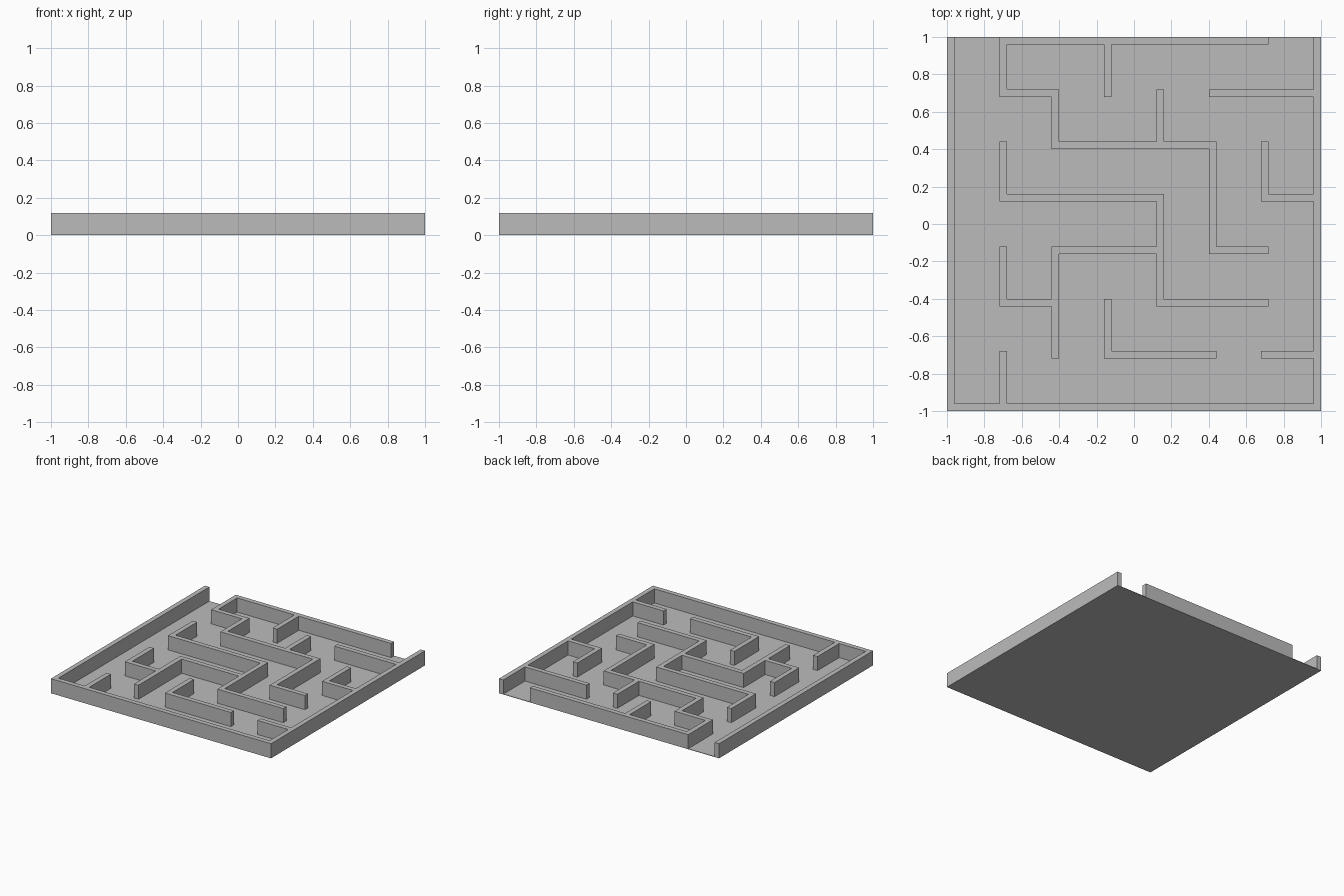
import bpy
import bmesh

cube = bpy.data.objects.get("Cube")
if cube:
    bpy.data.objects.remove(cube, do_unlink=True)

PITCH, HALF_WALL, HEIGHT, FLOOR = 0.28, 0.02, 0.12, 0.004

grey = bpy.data.materials.new("plain_grey")
grey.use_nodes = True
colour = (0.5, 0.5, 0.5, 1)
grey.diffuse_color = colour
grey.node_tree.nodes["Principled BSDF"].inputs["Base Color"].default_value = colour

# Wall runs as corner posts on an 8 x 8 lattice, counted from the front right
RUNS = [
    [(1, 7), (6, 7)],                                   # back, with two openings
    [(0, 7), (0, 0), (7, 0), (7, 7)],                   # other three sides
    [(1, 7), (1, 6), (2, 6), (2, 5), (5, 5), (5, 3), (6, 3)],
    [(1, 5), (1, 4), (4, 4), (4, 2), (6, 2)],
    [(4, 3), (2, 3), (2, 1)],
    [(6, 5), (6, 4), (7, 4)],
    [(1, 3), (1, 2), (2, 2)],
    [(3, 2), (3, 1), (5, 1)],
    [(3, 7), (3, 6)],
    [(4, 6), (4, 5)],
    [(5, 6), (7, 6)],
    [(6, 1), (7, 1)],
    [(1, 1), (1, 0)],
]


def make_object(name, bm):
    bmesh.ops.recalc_face_normals(bm, faces=bm.faces)
    mesh = bpy.data.meshes.new(name)
    bm.to_mesh(mesh)
    bm.free()
    mesh.materials.append(grey)
    obj = bpy.data.objects.new(name, mesh)
    bpy.context.collection.objects.link(obj)
    return obj


def raise_faces(bm, height):
    """Extrude the flat footprint upwards into a solid."""
    result = bmesh.ops.extrude_face_region(bm, geom=bm.faces[:])
    verts = [g for g in result["geom"] if isinstance(g, bmesh.types.BMVert)]
    bmesh.ops.translate(bm, verts=verts, vec=(0, 0, height))


def add_rect(bm, x0, x1, y0, y1, z):
    bm.faces.new([bm.verts.new((x, y, z))
                  for x, y in ((x0, y0), (x1, y0), (x1, y1), (x0, y1))])


def lattice(i):
    return (i - 3.5) * PITCH


# Split the runs into unique posts and one-cell wall panels
posts, panels = set(), set()
for run in RUNS:
    for (ax, ay), (bx, by) in zip(run, run[1:]):
        steps = abs(bx - ax) + abs(by - ay)
        dx, dy = (bx - ax) // steps, (by - ay) // steps
        cells = [(ax + dx * k, ay + dy * k) for k in range(steps + 1)]
        posts.update(cells)
        panels.update(tuple(sorted(pair)) for pair in zip(cells, cells[1:]))

# Maze walls: one welded footprint, raised to full height
bm = bmesh.new()
w = HALF_WALL
for i, j in posts:
    x, y = lattice(i), lattice(j)
    add_rect(bm, x - w, x + w, y - w, y + w, FLOOR)
for (ax, ay), (bx, by) in panels:
    x0, x1, y0, y1 = lattice(ax), lattice(bx), lattice(ay), lattice(by)
    if ay == by:
        add_rect(bm, x0 + w, x1 - w, y0 - w, y0 + w, FLOOR)
    else:
        add_rect(bm, x0 - w, x0 + w, y0 + w, y1 - w, FLOOR)
bmesh.ops.remove_doubles(bm, verts=bm.verts, dist=0.001)
raise_faces(bm, HEIGHT - FLOOR)
make_object("maze_walls", bm)

# Thin floor plate
bm = bmesh.new()
add_rect(bm, -1, 1, -1, 1, 0)
raise_faces(bm, FLOOR)
make_object("floor", bm)
